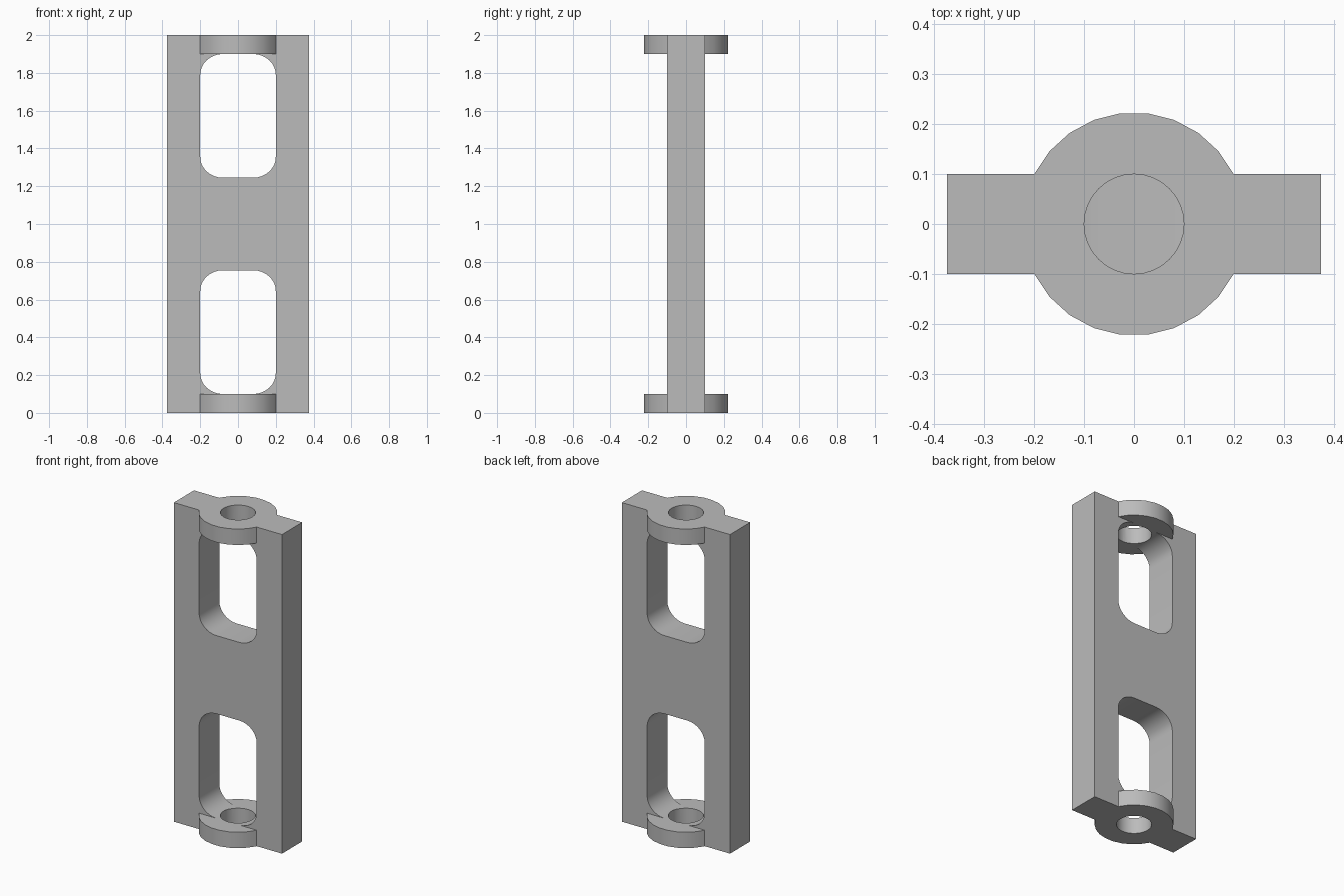
import bpy, bmesh, math

if "Cube" in bpy.data.objects:
    bpy.data.objects.remove(bpy.data.objects["Cube"])

HEIGHT, HALF_W, HALF_D = 2.0, 0.375, 0.1
SLOT_W, LUG_H, HOLE_R = 0.2, 0.1, 0.1

grey = bpy.data.materials.new("plain_grey")
grey.use_nodes = True
colour = (0.5, 0.5, 0.5, 1)
grey.diffuse_color = colour
grey.node_tree.nodes["Principled BSDF"].inputs["Base Color"].default_value = colour


def prism(name, outline, offset):
    """Closed solid from a 3D outline, extruded along offset."""
    bm = bmesh.new()
    base = bm.faces.new([bm.verts.new(p) for p in outline])
    moved = bmesh.ops.extrude_face_region(bm, geom=[base], use_keep_orig=True)
    verts = [g for g in moved["geom"] if isinstance(g, bmesh.types.BMVert)]
    bmesh.ops.translate(bm, verts=verts, vec=offset)
    bmesh.ops.recalc_face_normals(bm, faces=bm.faces)
    mesh = bpy.data.meshes.new(name)
    bm.to_mesh(mesh)
    bm.free()
    mesh.materials.append(grey)
    obj = bpy.data.objects.new(name, mesh)
    bpy.context.collection.objects.link(obj)
    return obj


def combine(body, tool, operation):
    """Apply a boolean to body and discard the tool."""
    mod = body.modifiers.new(operation, "BOOLEAN")
    mod.object, mod.operation, mod.solver = tool, operation, "EXACT"
    bpy.context.view_layer.objects.active = body
    bpy.ops.object.modifier_apply(modifier=mod.name)
    bpy.data.objects.remove(tool)


def slot_outline(z0, z1, rx=0.12, rz=0.11, steps=8):
    """Rounded rectangle in the xz plane."""
    points = []
    for corner, (sx, sz) in enumerate([(1, 1), (-1, 1), (-1, -1), (1, -1)]):
        cx = sx * (SLOT_W - rx)
        cz = z1 - rz if sz > 0 else z0 + rz
        for i in range(steps + 1):
            a = math.pi / 2 * (corner + i / steps)
            points.append((cx + rx * math.cos(a), -0.3, cz + rz * math.sin(a)))
    return points


def lug_outline(z, steps=9):
    """Two arcs joined by straight sides flush with the slot."""
    start = math.atan2(HALF_D, SLOT_W)
    radius = math.hypot(HALF_D, SLOT_W)
    sweep = math.pi - 2 * start
    angles = [half * math.pi + start + sweep * i / steps
              for half in (0, 1) for i in range(steps + 1)]
    return [(radius * math.cos(a), radius * math.sin(a), z) for a in angles]


# Flat upright plate
body = prism("plate_body", [(-HALF_W, -HALF_D, 0), (HALF_W, -HALF_D, 0),
                            (HALF_W, HALF_D, 0), (-HALF_W, HALF_D, 0)], (0, 0, HEIGHT))

# Two rounded windows, mirrored about the middle
for z0, z1 in ((LUG_H, 0.755), (HEIGHT - 0.755, HEIGHT - LUG_H)):
    combine(body, prism("window_cutter", slot_outline(z0, z1), (0, 0.6, 0)), "DIFFERENCE")

# Round end lugs, each with a bored hole
for z in (0, HEIGHT - LUG_H):
    combine(body, prism("end_lug", lug_outline(z), (0, 0, LUG_H)), "UNION")
    ring = [(HOLE_R * math.cos(math.tau * i / 32), HOLE_R * math.sin(math.tau * i / 32),
             z - 0.1) for i in range(32)]
    combine(body, prism("hole_cutter", ring, (0, 0, LUG_H + 0.2)), "DIFFERENCE")

# Smooth the curved walls, keep the corners sharp
bpy.ops.object.select_all(action="DESELECT")
body.select_set(True)
bpy.context.view_layer.objects.active = body
bpy.ops.object.shade_smooth_by_angle(angle=math.radians(30))
